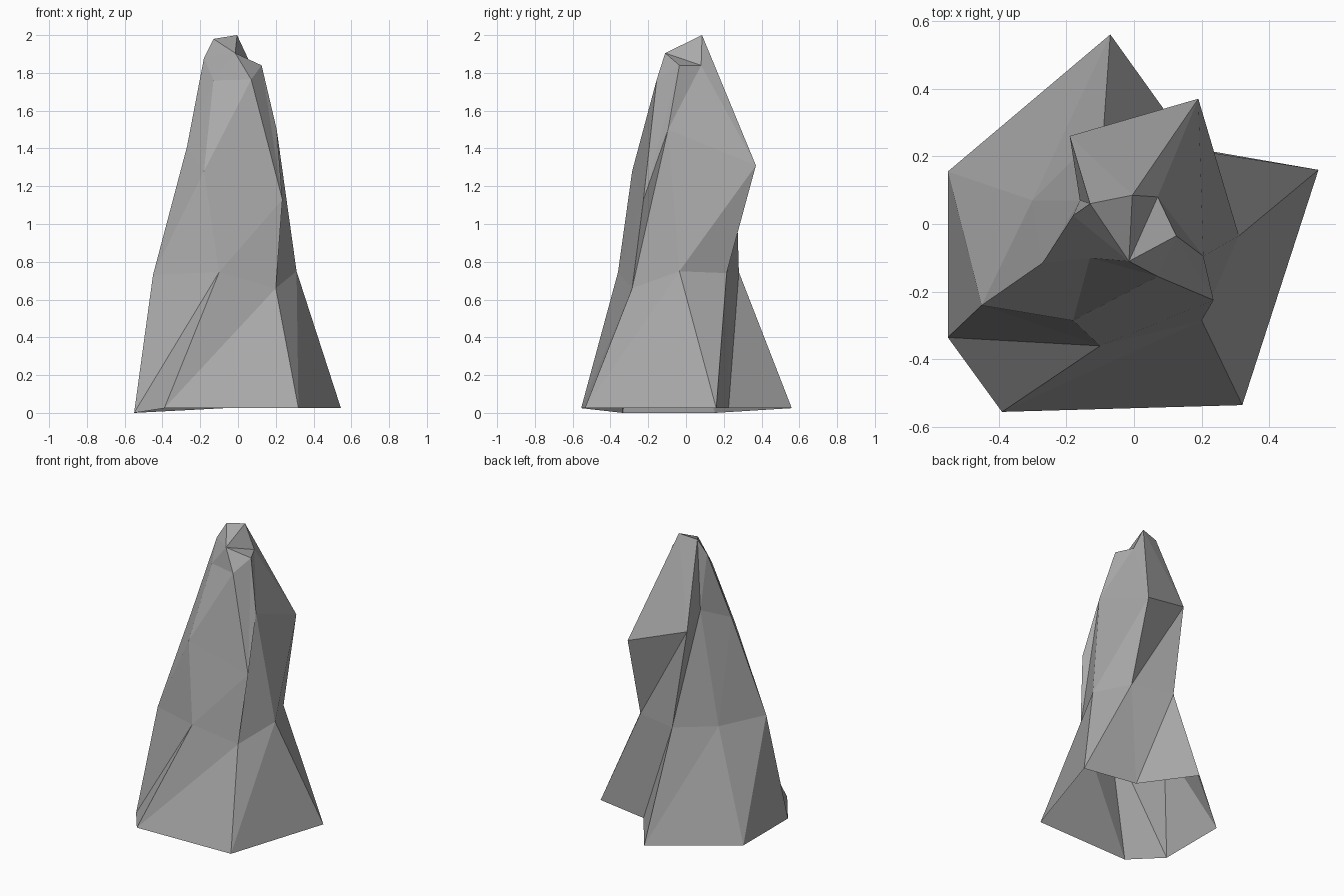
import bpy
import bmesh

# Remove the default object
default_cube = bpy.data.objects.get("Cube")
if default_cube:
    bpy.data.objects.remove(default_cube, do_unlink=True)


def make_material(name, colour):
    material = bpy.data.materials.new(name)
    material.use_nodes = True
    material.diffuse_color = colour
    shader = material.node_tree.nodes["Principled BSDF"]
    shader.inputs["Base Color"].default_value = colour
    shader.inputs["Roughness"].default_value = 1
    return material


def bridge(bm, lower, upper):
    """Join two rings with a band of triangles."""
    count = len(lower)
    for i in range(count):
        following = (i + 1) % count
        bm.faces.new((lower[i], lower[following], upper[following]))
        bm.faces.new((lower[i], upper[following], upper[i]))


def cap(bm, ring, centre):
    """Close a ring with a fan of triangles."""
    for i, corner in enumerate(ring):
        bm.faces.new((corner, ring[(i + 1) % len(ring)], centre))


# Irregular seven-sided cross-sections, counterclockwise from the front
foot = [(-.39, -.555, .025), (.32, -.535, .025), (.545, .16, .025),
        (.17, .225, .025), (-.07, .56, .025), (-.55, .155, 0), (-.55, -.335, 0)]
waist = [(-.1, -.36, .745), (.2, -.285, .66), (.31, -.035, .75),
         (.2, .215, .74), (-.09, .28, .745), (-.3, .07, .73), (-.45, -.24, .73)]
shoulder = [(-.18, -.285, 1.28), (.235, -.225, 1.13), (.205, -.095, 1.5),
            (.19, .37, 1.31), (-.19, .26, 1.43), (-.16, .07, 1.5), (-.27, -.115, 1.41)]
crown = [(-.13, -.1, 1.76), (.07, -.155, 1.765), (.125, -.035, 1.84),
         (.07, .08, 1.84), (-.005, .085, 2), (-.13, .06, 1.98), (-.18, .025, 1.88)]
crown_centre = (-.015, -.11, 1.905)

# Rock spire: stacked bands with a faceted top and an open underside
bm = bmesh.new()
rings = [[bm.verts.new(point) for point in section]
         for section in (foot, waist, shoulder, crown)]
for lower, upper in zip(rings, rings[1:]):
    bridge(bm, lower, upper)
cap(bm, rings[-1], bm.verts.new(crown_centre))

mesh = bpy.data.meshes.new("rock_spire")
bm.to_mesh(mesh)
bm.free()
mesh.materials.append(make_material("stone_grey", (.4, .4, .4, 1)))
mesh.shade_flat()
rock_spire = bpy.data.objects.new("rock_spire", mesh)
bpy.context.collection.objects.link(rock_spire)
